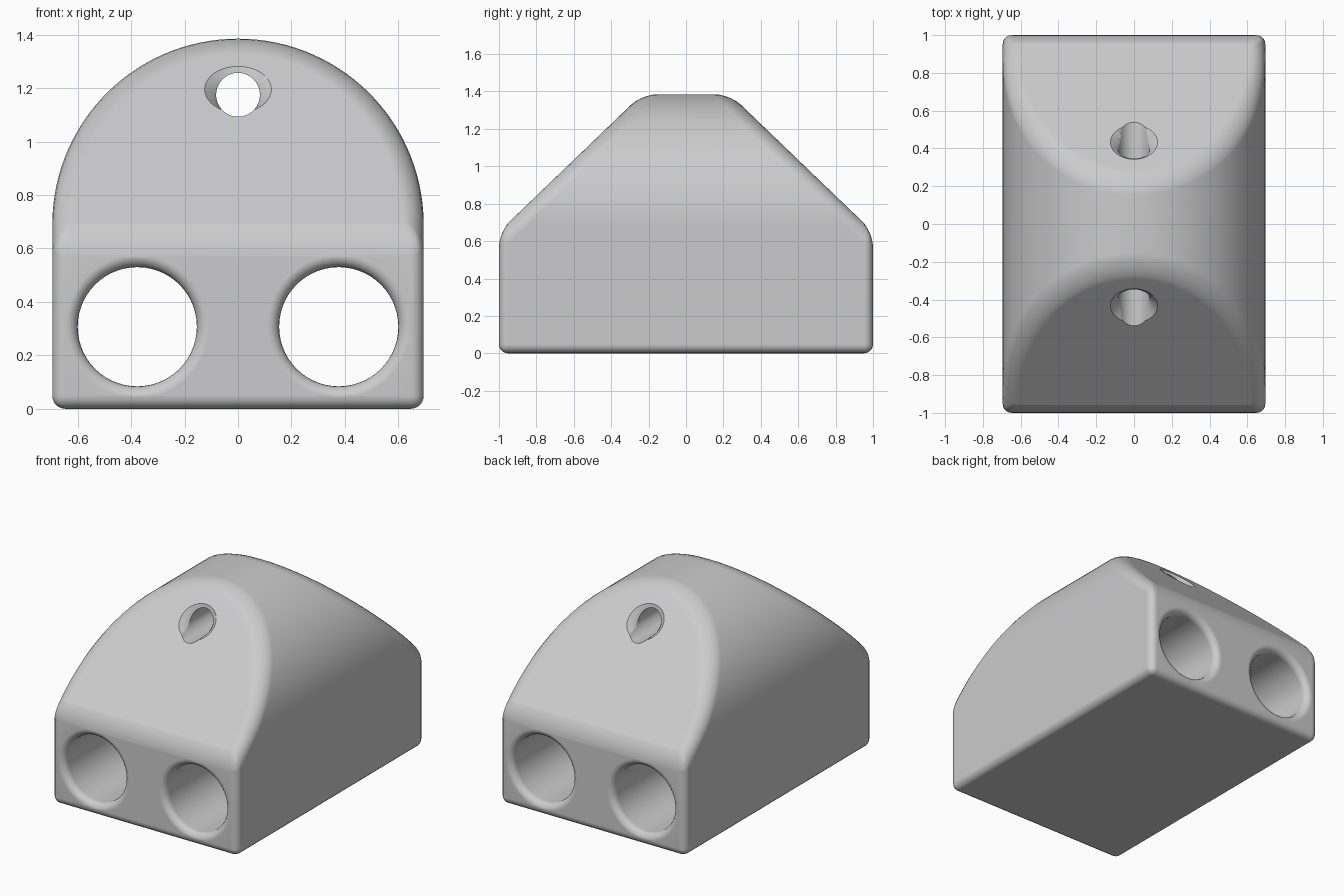
import bpy, bmesh, math
from mathutils import Vector, Matrix

cube = bpy.data.objects.get("Cube")
if cube:
    bpy.data.objects.remove(cube)

W, L, H = 0.695, 1.0, 1.385      # half width, half length, height
SHOULDER, RIDGE = 0.65, 0.235    # where the sloped ends begin and finish

grey = bpy.data.materials.new("light grey")
grey.use_nodes = True
grey.diffuse_color = (0.6, 0.6, 0.61, 1)
grey.node_tree.nodes["Principled BSDF"].inputs["Base Color"].default_value = (0.6, 0.6, 0.61, 1)


def to_object(name, bm):
    bmesh.ops.recalc_face_normals(bm, faces=bm.faces)
    mesh = bpy.data.meshes.new(name)
    bm.to_mesh(mesh)
    bm.free()
    obj = bpy.data.objects.new(name, mesh)
    bpy.context.collection.objects.link(obj)
    mesh.materials.append(grey)
    return obj


def lathe(name, profile, matrix, sides=56):
    """Closed solid of revolution about z from (radius, height) pairs."""
    bm = bmesh.new()
    rings = [[bm.verts.new((r * math.cos(math.tau * i / sides), r * math.sin(math.tau * i / sides), h))
              for i in range(sides)] for r, h in profile]
    for a, b in zip(rings, rings[1:]):
        for i in range(sides):
            j = (i + 1) % sides
            bm.faces.new((a[i], a[j], b[j], b[i]))
    bm.faces.new(rings[0])
    bm.faces.new(rings[-1])
    bm.transform(matrix)
    obj = to_object(name, bm)
    obj.hide_render = True
    return obj


# Body: arch profile extruded along y, then both ends sliced at a slope
bm = bmesh.new()
arch = [(-W, 0), (W, 0)]
arch += [(W * math.cos(math.pi * i / 60), H - W + W * math.sin(math.pi * i / 60)) for i in range(61)]
end = bm.faces.new([bm.verts.new((x, -L, z)) for x, z in arch])
extruded = bmesh.ops.extrude_face_region(bm, geom=[end])
bmesh.ops.translate(bm, vec=(0, 2 * L, 0),
                    verts=[v for v in extruded["geom"] if isinstance(v, bmesh.types.BMVert)])
for s in (-1, 1):
    cut = bmesh.ops.bisect_plane(bm, geom=bm.verts[:] + bm.edges[:] + bm.faces[:], dist=1e-5,
                                 plane_co=(0, s * L, SHOULDER),
                                 plane_no=(0, s * (H - SHOULDER), L - RIDGE), clear_outer=True)
    rim = [e for e in cut["geom_cut"] if isinstance(e, bmesh.types.BMEdge)]
    bmesh.ops.contextual_create(bm, geom=rim)
bmesh.ops.recalc_face_normals(bm, faces=bm.faces)

# Rounder edges along the slopes, tighter ones elsewhere
weight = bm.edges.layers.float.new("bevel_weight_edge")
for e in bm.edges:
    if len(e.link_faces) == 2 and e.calc_face_angle(0) > math.radians(20):
        middle = (e.verts[0].co + e.verts[1].co) / 2
        e[weight] = 1.0 if middle.z > SHOULDER - 0.02 else 0.6
body = to_object("body", bm)

bevel = body.modifiers.new("rounded edges", "BEVEL")
bevel.limit_method = "WEIGHT"
bevel.width = 0.08
bevel.segments = 5
bevel.use_clamp_overlap = False

# Tunnel cutters with softly flared mouths
along_y = Matrix.Rotation(-math.pi / 2, 4, "X")
flare, fillet = [], 0.045
for i in range(6):
    a = math.pi / 2 * i / 5
    flare.append((0.223 + fillet * (1 - math.cos(a)), L - fillet + fillet * math.sin(a)))
flare.append((flare[-1][0], L + 0.1))
tunnel = [(r, -h) for r, h in reversed(flare)] + flare
cutters = [lathe("tunnel_cutter", tunnel, Matrix.Translation((s * 0.377, 0, 0.307)) @ along_y)
           for s in (-1, 1)]
cutters.append(lathe("cord_hole_cutter", [(0.082, -1.2), (0.082, 1.2)],
                     Matrix.Translation((0, 0, 1.175)) @ along_y, 40))

# Countersinks where the small hole meets the slopes
for s in (-1, 1):
    normal = Vector((0, s * (H - SHOULDER), L - RIDGE)).normalized()
    y = L - (1.195 - SHOULDER) * (L - RIDGE) / (H - SHOULDER)
    place = Matrix.Translation((0, s * y, 1.195)) @ normal.to_track_quat("Z", "Y").to_matrix().to_4x4()
    sink = [(0.06, -0.07), (0.085, -0.04), (0.1, -0.02), (0.125, 0.0), (0.16, 0.015)]
    cutters.append(lathe("countersink_cutter", sink, place, 40))

for c in cutters:
    cut = body.modifiers.new("cut", "BOOLEAN")
    cut.operation = "DIFFERENCE"
    cut.solver = "EXACT"
    cut.object = c

# Bake the modifiers, then smooth the shading
bpy.context.view_layer.update()
baked = bpy.data.meshes.new_from_object(body.evaluated_get(bpy.context.evaluated_depsgraph_get()))
body.modifiers.clear()
body.data = baked
for c in cutters:
    bpy.data.objects.remove(c)
for o in bpy.context.selected_objects:
    o.select_set(False)
body.select_set(True)
bpy.context.view_layer.objects.active = body
bpy.ops.object.shade_smooth_by_angle(angle=math.radians(35))
body.modifiers.new("even shading", "WEIGHTED_NORMAL").keep_sharp = True
